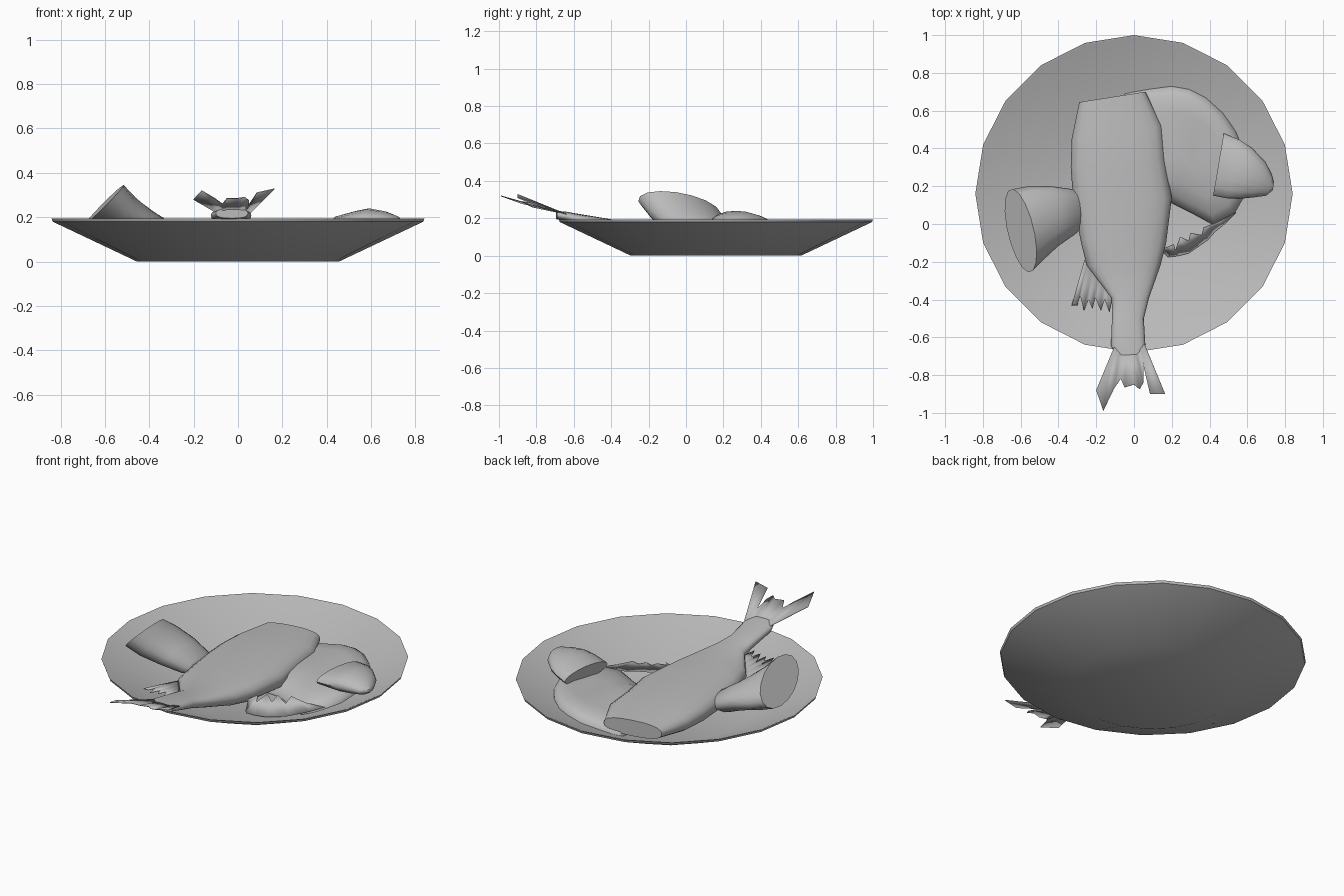
import bpy, bmesh, math
from mathutils import Vector

grey = bpy.data.materials.new("grey")
grey.diffuse_color = (0.5, 0.5, 0.5, 1)
CY = 0.16  # plate centre on y


def plate_z(x, y):
    r = math.hypot(x, y - CY)
    return 0.02 + max(0, min(1, (r - 0.45) / 0.38)) * 0.165


def make(name, verts, faces, angle=40, recalc=True):
    me = bpy.data.meshes.new(name)
    me.from_pydata(verts, [], faces)
    if recalc:
        bm = bmesh.new()
        bm.from_mesh(me)
        bmesh.ops.recalc_face_normals(bm, faces=bm.faces)
        bm.to_mesh(me)
        bm.free()
    ob = bpy.data.objects.new(name, me)
    bpy.context.collection.objects.link(ob)
    me.materials.append(grey)
    bpy.ops.object.select_all(action='DESELECT')
    ob.select_set(True)
    bpy.context.view_layer.objects.active = ob
    bpy.ops.object.shade_smooth_by_angle(angle=math.radians(angle))
    return ob


def loft(name, rings, angle=40):
    """Skin closed rings and cap both ends."""
    n = len(rings[0])
    verts = [p for ring in rings for p in ring]
    faces = [(k * n + i, k * n + (i + 1) % n, (k + 1) * n + (i + 1) % n, (k + 1) * n + i)
             for k in range(len(rings) - 1) for i in range(n)]
    faces += [tuple(range(n)), tuple(range(len(verts) - n, len(verts)))]
    return make(name, verts, faces, angle)


def oval(c, a, b, n=16, power=1.0):
    c, a, b = Vector(c), Vector(a), Vector(b)
    out = []
    for i in range(n):
        t = 2 * math.pi * i / n
        u, v = math.cos(t), math.sin(t)
        out.append(c + a * math.copysign(abs(u) ** power, u) + b * math.copysign(abs(v) ** power, v))
    return out


# Shallow plate with thin lip
profile = [(0.455, 0), (0.835, 0.18), (0.84, 0.194), (0.825, 0.19), (0.45, 0.02)]
loft("plate", [[(r * math.cos(math.tau * i / 20), CY + r * math.sin(math.tau * i / 20), z)
                for i in range(20)] for r, z in profile], 35)

# Main fish body: left x, left y, right x, right y, bottom, top
sections = [(-0.29, 0.645, 0.06, 0.70, 0.07, 0.165), (-0.33, 0.45, 0.15, 0.52, 0.04, 0.178),
            (-0.335, 0.30, 0.165, 0.34, 0.03, 0.185), (-0.32, 0.10, 0.20, 0.14, 0.03, 0.187),
            (-0.28, -0.10, 0.17, -0.10, 0.04, 0.187), (-0.25, -0.22, 0.14, -0.22, 0.06, 0.188),
            (-0.12, -0.39, 0.08, -0.39, 0.11, 0.193), (-0.115, -0.46, 0.052, -0.50, 0.14, 0.208),
            (-0.122, -0.64, 0.06, -0.64, 0.185, 0.235), (-0.10, -0.695, 0.045, -0.69, 0.195, 0.24)]
loft("fish_body", [oval(((a + c) / 2, (b + d) / 2, (lo + hi) / 2),
                        ((c - a) / 2, (d - b) / 2, 0), (0, 0, (hi - lo) / 2), 20, 0.8)
                   for a, b, c, d, lo, hi in sections], 50)


def fin(name, root, edge):
    """Thin ragged sheet, fanned between a root line and a toothed edge."""
    n, m = len(edge), len(edge) - 1
    r0, r1 = Vector(root[0]), Vector(root[1])
    base = [r0.lerp(r1, i / m) for i in range(n)]
    faces = [(i, i + 1, n + i + 1, n + i) for i in range(m)]
    ob = make(name, base + [Vector(e) for e in edge], faces, 30)
    mod = ob.modifiers.new("thickness", 'SOLIDIFY')
    mod.thickness = 0.004
    mod.offset = 0
    return ob


# Tail fin and side fin
fin("tail_fin", [(-0.10, -0.64, 0.222), (0.058, -0.64, 0.222)],
    [(-0.20, -0.88, 0.28), (-0.163, -0.99, 0.32), (-0.105, -0.87, 0.285), (-0.07, -0.82, 0.26),
     (-0.05, -0.865, 0.285), (0.0, -0.85, 0.285), (0.03, -0.875, 0.29), (0.05, -0.84, 0.275),
     (0.05, -0.75, 0.25), (0.085, -0.90, 0.31), (0.165, -0.90, 0.328)])
fin("side_fin", [(-0.262, -0.19, 0.12), (-0.11, -0.385, 0.15)],
    [(-0.33, -0.43, 0.145), (-0.30, -0.43, 0.145), (-0.285, -0.38, 0.14), (-0.265, -0.46, 0.15),
     (-0.24, -0.40, 0.145), (-0.22, -0.45, 0.15), (-0.205, -0.39, 0.145), (-0.175, -0.46, 0.15),
     (-0.155, -0.40, 0.15), (-0.13, -0.47, 0.155), (-0.115, -0.40, 0.15)])

# Second, curled fish lying against the plate wall
outline = [(-0.05, 0.69), (0.08, 0.715), (0.2, 0.73), (0.29, 0.715), (0.38, 0.67), (0.47, 0.59),
           (0.54, 0.49), (0.585, 0.38), (0.595, 0.27), (0.58, 0.14), (0.53, 0.05), (0.43, -0.01),
           (0.32, 0.05), (0.2, 0.11), (0.05, 0.12), (-0.05, 0.3), (-0.08, 0.5)]
rings = []
for s, h in ((1.0, 0.0), (0.98, 0.025), (0.85, 0.06), (0.6, 0.09), (0.25, 0.105)):
    rings.append([(0.3 + (x - 0.3) * s, 0.38 + (y - 0.38) * s,
                   min(0.15, max(0.03, plate_z(x, y) * s) + h)) for x, y in outline])
loft("curled_fish_body", rings, 50)

# Curled fish ragged fin, rising from its outer arc
arc = [(0.155, -0.15), (0.18, -0.175), (0.23, -0.17), (0.29, -0.155), (0.34, -0.12),
       (0.39, -0.085), (0.43, -0.04), (0.48, 0.0), (0.54, 0.06)]
teeth = [(0.16, -0.13), (0.21, -0.11), (0.22, -0.14), (0.245, -0.07), (0.29, -0.09),
         (0.30, -0.05), (0.36, -0.06), (0.37, -0.02), (0.45, 0.01)]
n = len(arc)
ragged = make("curled_fish_fin",
              [(x, y, plate_z(x, y) + 0.015) for x, y in arc] +
              [(x, y, 0.13 - 0.03 * (i % 2 == 0)) for i, (x, y) in enumerate(teeth)],
              [(i, i + 1, n + i + 1, n + i) for i in range(n - 1)], 30)
m = ragged.modifiers.new("thickness", 'SOLIDIFY')
m.thickness = 0.004

# Pointed piece on the right: centre, half width vector, half height
tip = [((0.447, 0.315, 0.165), (0.028, 0.165, 0), 0.04),
       ((0.53, 0.29, 0.175), (0.03, 0.155, 0), 0.053),
       ((0.59, 0.268, 0.18), (0.035, 0.135, 0), 0.06),
       ((0.66, 0.235, 0.18), (0.035, 0.095, 0), 0.047),
       ((0.715, 0.205, 0.178), (0.015, 0.055, 0), 0.028),
       ((0.738, 0.20, 0.178), (0.002, 0.02, 0), 0.01)]
loft("pointed_piece", [oval(c, a, (0, 0, h)) for c, a, h in tip], 50)

# Cut chunk on the left, its round cut face tilted up
chunk = [((-0.60, -0.035, 0.26), (-0.04, 0.22, -0.03), (0.075, -0.02, 0.08)),
         ((-0.53, 0.0, 0.215), (-0.03, 0.20, -0.01), (0.062, -0.01, 0.075)),
         ((-0.43, 0.035, 0.165), (-0.01, 0.165, 0), (0.05, 0, 0.06)),
         ((-0.33, 0.06, 0.115), (0, 0.125, 0), (0.045, 0, 0.05)),
         ((-0.29, 0.065, 0.10), (0, 0.10, 0), (0.015, 0, 0.035))]
loft("cut_chunk", [oval(*c) for c in chunk], 50)
